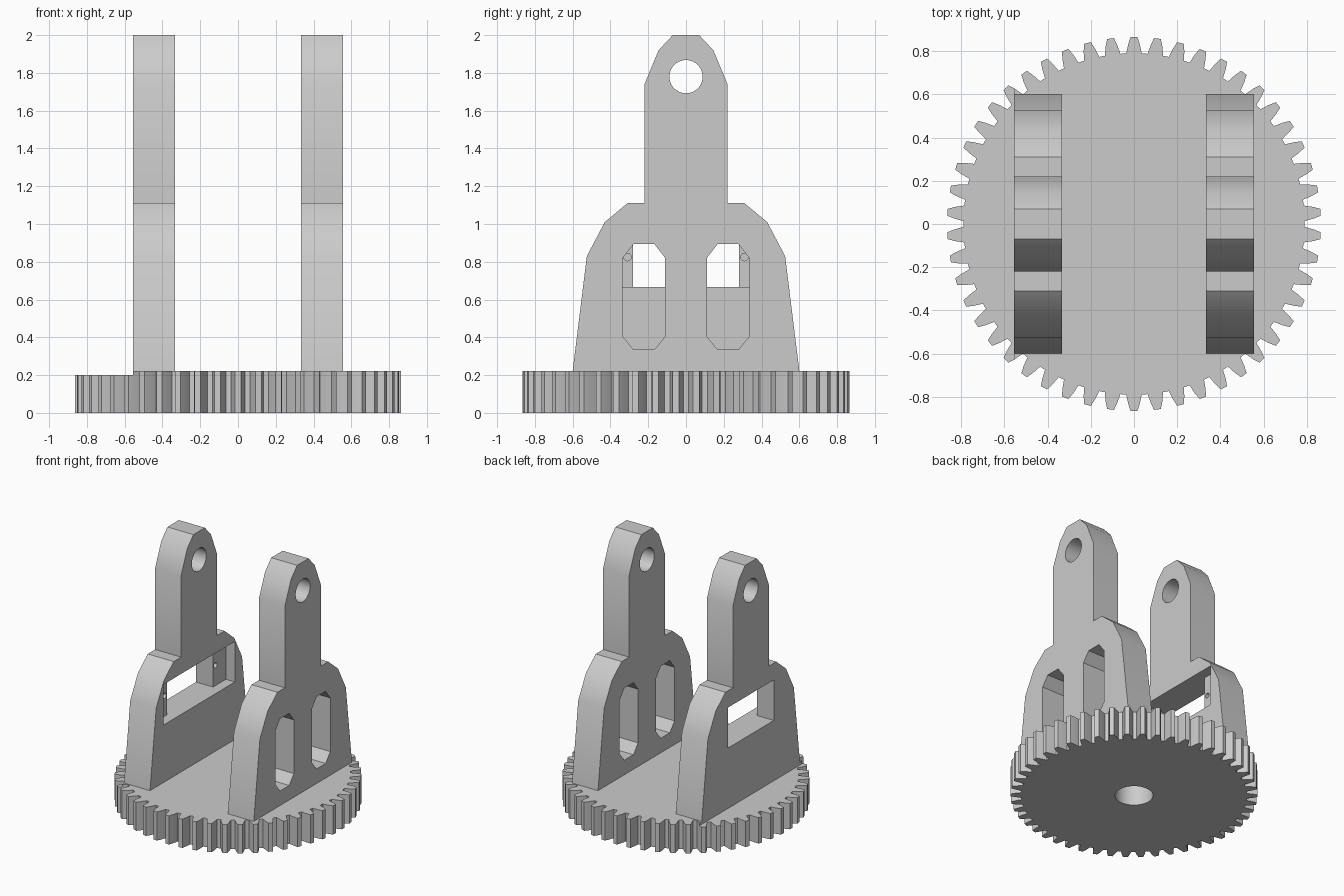
import bpy
import bmesh
from math import sin, cos, tau
from mathutils import Vector

if "Cube" in bpy.data.objects:
    bpy.data.objects.remove(bpy.data.objects["Cube"])

GREY = bpy.data.materials.new("light grey plastic")
GREY.use_nodes = True
TONE = (0.6, 0.6, 0.6, 1)
GREY.diffuse_color = TONE
GREY.node_tree.nodes["Principled BSDF"].inputs["Base Color"].default_value = TONE

GEAR_TOP = 0.222
INNER, OUTER = 0.333, 0.555


def prism(name, outline, depth):
    """Close an outline of points and extrude it along the depth vector."""
    bm = bmesh.new()
    face = bm.faces.new([bm.verts.new(p) for p in outline])
    swept = bmesh.ops.extrude_face_region(bm, geom=[face])["geom"]
    bmesh.ops.translate(bm, vec=depth, verts=[v for v in swept if isinstance(v, bmesh.types.BMVert)])
    bmesh.ops.recalc_face_normals(bm, faces=bm.faces)
    mesh = bpy.data.meshes.new(name)
    bm.to_mesh(mesh)
    bm.free()
    mesh.materials.append(GREY)
    obj = bpy.data.objects.new(name, mesh)
    bpy.context.collection.objects.link(obj)
    return obj


def side_prism(name, profile, x0, x1):
    """Extrude a (y, z) profile across from x0 to x1."""
    return prism(name, [(x0, y, z) for y, z in profile], Vector((x1 - x0, 0, 0)))


def rect(y0, y1, z0, z1):
    return [(y0, z0), (y1, z0), (y1, z1), (y0, z1)]


def circle(a, b, r, n):
    return [(a + r * cos(tau * i / n), b + r * sin(tau * i / n)) for i in range(n)]


def activate(obj):
    bpy.ops.object.select_all(action="DESELECT")
    obj.select_set(True)
    bpy.context.view_layer.objects.active = obj


def carve(obj, cutters):
    """Subtract each cutter from the part, then discard the cutter."""
    activate(obj)
    for cutter in cutters:
        cutter.hide_render = True
        mod = obj.modifiers.new("cut", "BOOLEAN")
        mod.operation, mod.solver, mod.object = "DIFFERENCE", "EXACT", cutter
        bpy.ops.object.modifier_apply(modifier=mod.name)
        bpy.data.objects.remove(cutter)
    activate(obj)
    bpy.ops.object.shade_smooth_by_angle()


# Toothed base: each tooth is a tapered flank on both sides of its centre angle
TEETH = 50
FLANK = [(0.79, 0.036), (0.832, 0.027), (0.865, 0.016)]
outline = []
for i in range(TEETH):
    centre = tau * (i + 0.5) / TEETH
    steps = [(r, -w) for r, w in FLANK] + [(r, w) for r, w in reversed(FLANK)]
    for r, w in steps:
        a = centre + w / r
        outline.append((r * cos(a), r * sin(a), 0))
gear = prism("gear_base", outline, Vector((0, 0, GEAR_TOP)))

# Blind axle bore underneath and the shallow step beyond the right upright
bore = prism("bore_cutter", [(x, y, -0.05) for x, y in circle(0, 0, 0.133, 48)], Vector((0, 0, 0.21)))
step = side_prism("step_cutter", rect(-1, 1, 0.2, 0.3), -1, -OUTER)
carve(gear, [bore, step])

# Upright silhouette: wide shoulders narrowing to a neck with a faceted top
HALF = [(0.6, GEAR_TOP), (0.525, 0.83), (0.43, 1.01), (0.31, 1.11),
        (0.22, 1.11), (0.22, 1.74), (0.145, 1.92), (0.07, 2.0)]
SILHOUETTE = HALF + [(-y, z) for y, z in reversed(HALF)]


def pivot_cutter():
    return side_prism("pivot_cutter", circle(0, 1.78, 0.088, 40), -1, 1)


# Left upright with two chamfered slots
SLOT = [(0.11, 0.405), (0.167, 0.335), (0.278, 0.335), (0.335, 0.405),
        (0.335, 0.82), (0.278, 0.893), (0.167, 0.893), (0.11, 0.82)]
left = side_prism("left_upright", SILHOUETTE, INNER, OUTER)
slots = [side_prism("slot_cutter", [(s * y, z) for y, z in SLOT], 0, 1) for s in (-1, 1)]
carve(left, [pivot_cutter()] + slots)

# Right upright with a recessed window and two blind screw holes in its ledges
right = side_prism("right_upright", SILHOUETTE, -OUTER, -INNER)
LEDGE = -INNER - 0.077
recess = side_prism("recess_cutter", rect(-0.437, 0.437, 0.667, 0.98), LEDGE, 0)
window = side_prism("window_cutter", rect(-0.28, 0.28, 0.667, 0.98), -1, 0)
screws = [side_prism("screw_cutter", circle(s * 0.31, 0.825, 0.02, 16), LEDGE - 0.09, LEDGE + 0.03)
          for s in (-1, 1)]
carve(right, [pivot_cutter(), recess, window] + screws)
